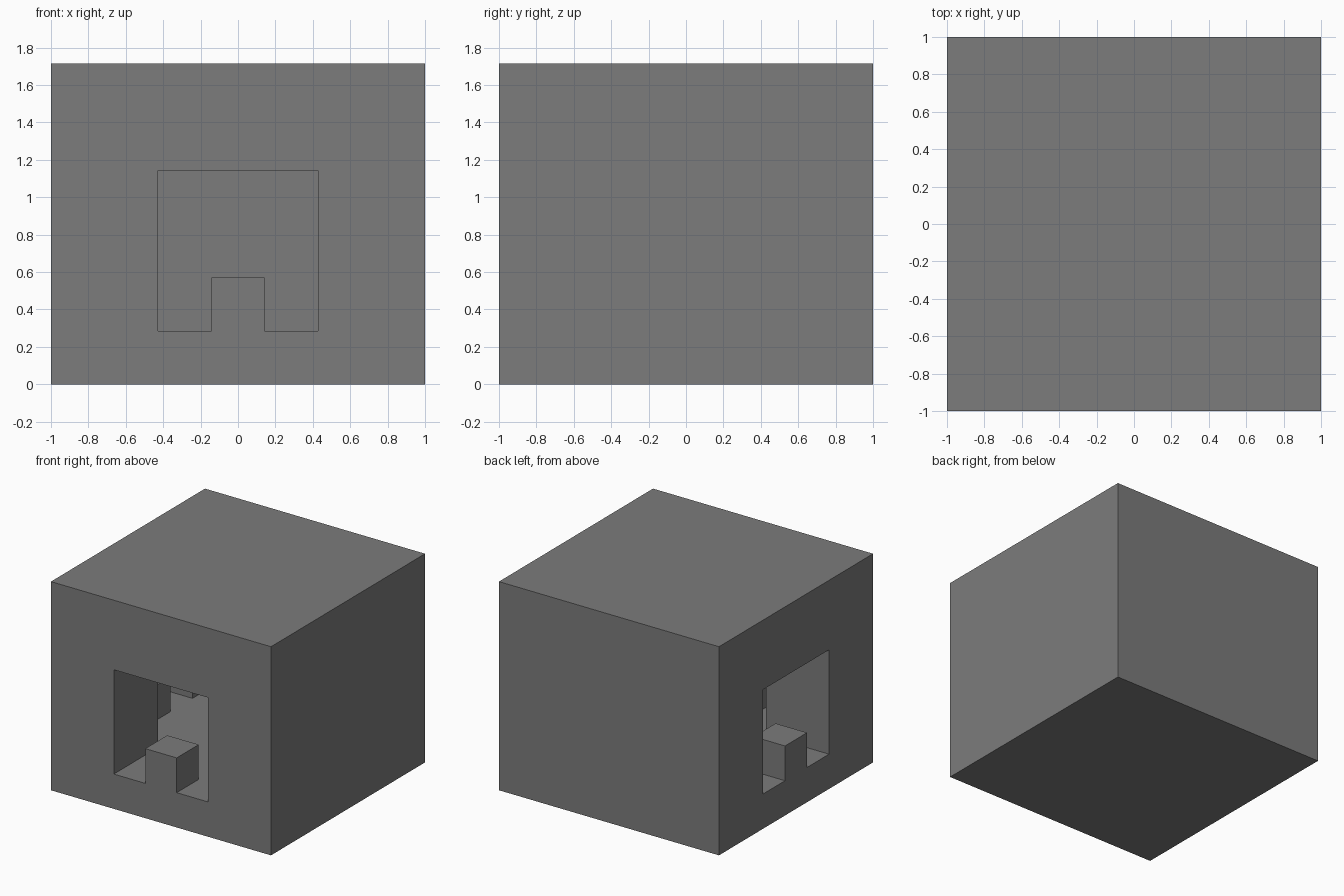
import bpy
import bmesh
from mathutils import Matrix, Vector

cube = bpy.data.objects.get("Cube")
if cube:
    bpy.data.objects.remove(cube)

U = 2 / 7                      # one block of the building grid
H = 6 * U                      # total height

stone = bpy.data.materials.new("grey stone")
stone.use_nodes = True
colour = (0.2, 0.2, 0.2, 1)
stone.diffuse_color = colour
stone.node_tree.nodes["Principled BSDF"].inputs["Base Color"].default_value = colour


def prism(name, profile, start, depth, matrix=Matrix()):
    """Extrude an outline of (x, y) points along z, then place it."""
    bm = bmesh.new()
    face = bm.faces.new([bm.verts.new((x, y, start)) for x, y in profile])
    grown = bmesh.ops.extrude_face_region(bm, geom=[face])
    top = [v for v in grown["geom"] if isinstance(v, bmesh.types.BMVert)]
    bmesh.ops.translate(bm, verts=top, vec=Vector((0, 0, depth)))
    bmesh.ops.transform(bm, matrix=matrix, verts=bm.verts)
    bmesh.ops.recalc_face_normals(bm, faces=bm.faces)
    mesh = bpy.data.meshes.new(name)
    bm.to_mesh(mesh)
    bm.free()
    mesh.materials.append(stone)
    obj = bpy.data.objects.new(name, mesh)
    bpy.context.collection.objects.link(obj)
    return obj


# Outer block
block = prism("block_house", [(-1, -1), (1, -1), (1, 1), (-1, 1)], 0, H)

# Hollow room with one solid corner between the doorways
r, c = 2.5 * U, 1.5 * U
room = prism("room_cutter",
             [(-c, -r), (r, -r), (r, r), (-r, r), (-r, -c), (-c, -c)], U, 4 * U)

# Doorway outline that leaves a step standing on the sill
s = U / 2
doorway = [(-c, U), (-s, U), (-s, 2 * U), (s, 2 * U), (s, U),
           (c, U), (c, 4 * U), (-c, 4 * U)]
upright = Matrix(((1, 0, 0, 0), (0, 0, -1, 0), (0, 1, 0, 0), (0, 0, 0, 1)))
turned = Matrix(((0, 0, -1, 0), (1, 0, 0, 0), (0, 1, 0, 0), (0, 0, 0, 1)))
front_door = prism("front_door_cutter", doorway, 2.2 * U, 2 * U, upright)
side_door = prism("side_door_cutter", doorway, 2.2 * U, 2 * U, turned)

# Carve the room and doorways
bpy.context.view_layer.objects.active = block
for cutter in (room, front_door, side_door):
    cutter.hide_render = True
    cut = block.modifiers.new(cutter.name, "BOOLEAN")
    cut.operation = "DIFFERENCE"
    cut.solver = "EXACT"
    cut.object = cutter
    bpy.ops.object.modifier_apply(modifier=cut.name)
    bpy.data.objects.remove(cutter)
